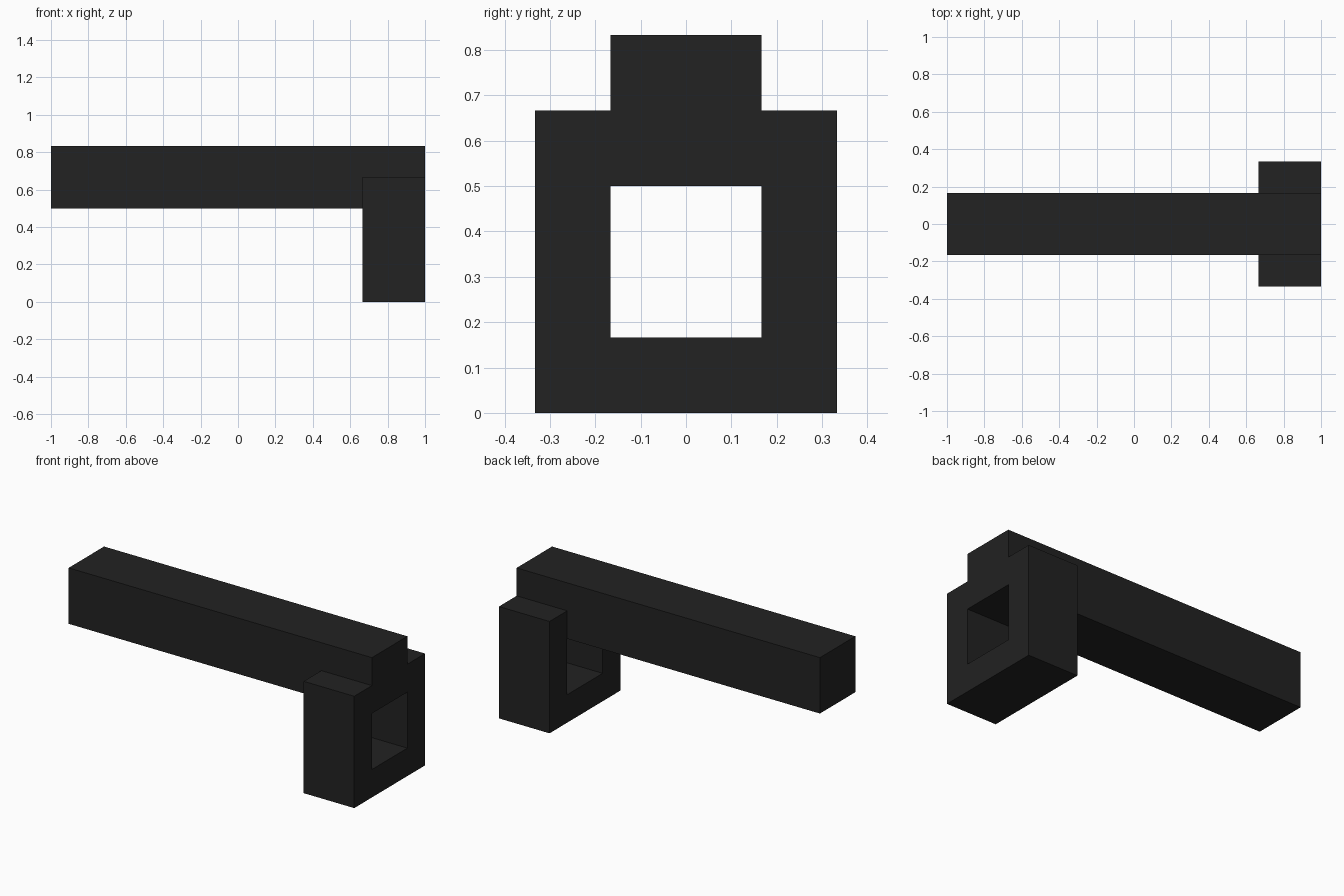
import bpy
import bmesh
from mathutils import Vector

cube = bpy.data.objects.get("Cube")
if cube:
    bpy.data.objects.remove(cube, do_unlink=True)

U = 1 / 6  # building unit

# Single near-black material
black = bpy.data.materials.new("charcoal black")
black.use_nodes = True
colour = (0.016, 0.016, 0.016, 1)
black.diffuse_color = colour
black.node_tree.nodes["Principled BSDF"].inputs["Base Color"].default_value = colour


def extrude_profile(name, profile, x0, x1):
    """Extrude a (y, z) outline, given in units, along x from x0 to x1."""
    bm = bmesh.new()
    face = bm.faces.new([bm.verts.new((x0 * U, y * U, z * U)) for y, z in profile])
    result = bmesh.ops.extrude_face_region(bm, geom=[face])
    moved = [v for v in result["geom"] if isinstance(v, bmesh.types.BMVert)]
    bmesh.ops.translate(bm, verts=moved, vec=Vector(((x1 - x0) * U, 0, 0)))
    bmesh.ops.recalc_face_normals(bm, faces=bm.faces)
    mesh = bpy.data.meshes.new(name)
    bm.to_mesh(mesh)
    bm.free()
    mesh.materials.append(black)
    obj = bpy.data.objects.new(name, mesh)
    bpy.context.collection.objects.link(obj)
    return obj


# Long square beam
extrude_profile("beam", [(-1, 3), (1, 3), (1, 5), (-1, 5)], -6, 6)

# U-shaped bracket that wraps the beam's end and leaves a square opening below it
half = [(1, 1), (1, 4), (2, 4), (2, 0)]
extrude_profile("end_bracket", half + [(-y, z) for y, z in reversed(half)], 4, 6)
